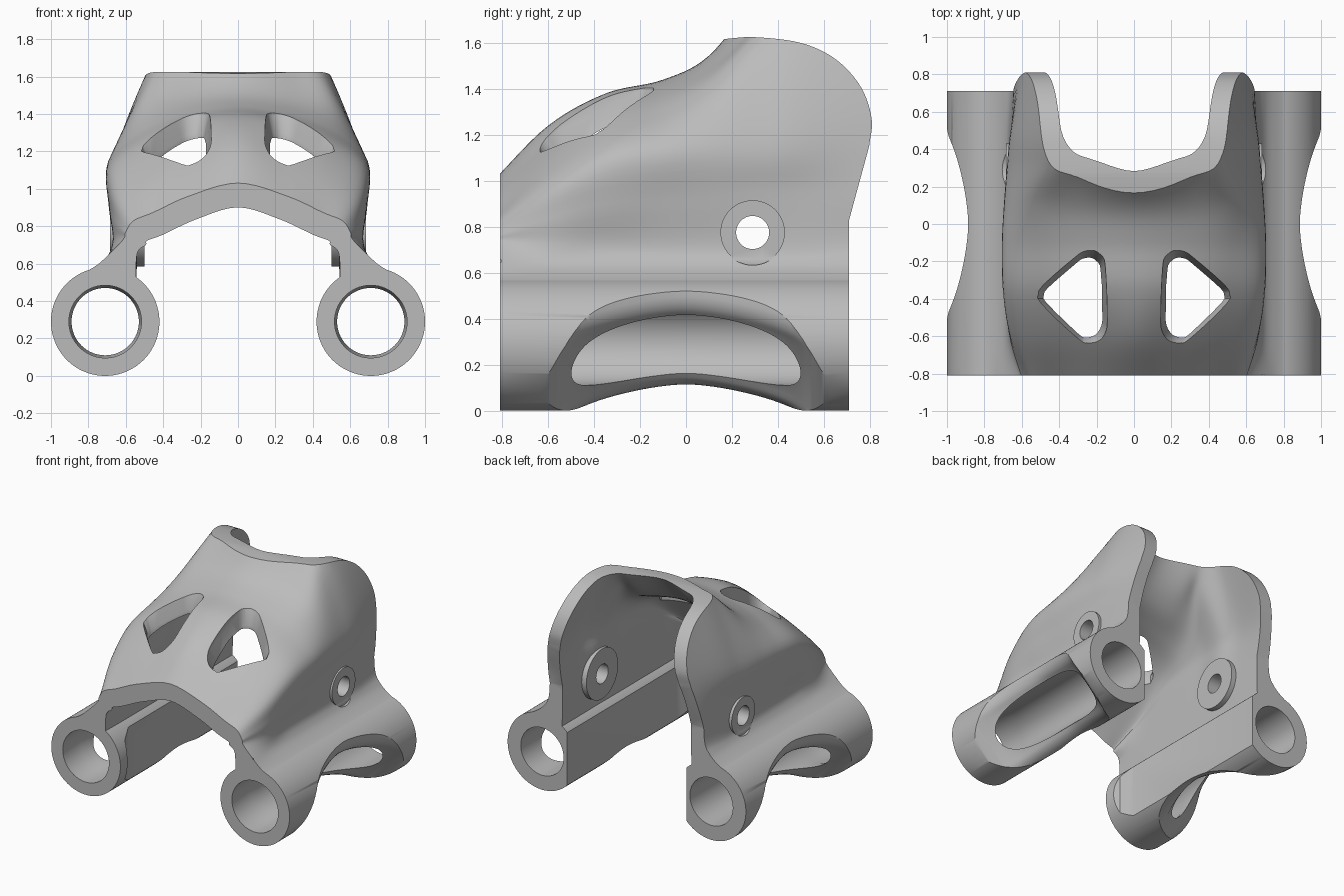
import bpy, bmesh, math
from mathutils import Vector as V

old = bpy.data.objects.get("Cube")
if old:
    bpy.data.objects.remove(old, do_unlink=True)

grey = bpy.data.materials.new("cast_grey")
grey.use_nodes = True
grey.diffuse_color = (0.5, 0.5, 0.5, 1)
grey.node_tree.nodes["Principled BSDF"].inputs["Base Color"].default_value = (0.5, 0.5, 0.5, 1)

X, Y, Z = V((1, 0, 0)), V((0, 1, 0)), V((0, 0, 1))
TUBE_X, TUBE_Z, TUBE_R = 0.71, 0.29, 0.29
BOSS_Y, BOSS_Z = 0.29, 0.775


def smooth(pts, n):
    """Catmull-Rom curve through the points, n steps per span."""
    out = []
    for i in range(len(pts) - 1):
        b, c = pts[i], pts[i + 1]
        a = pts[i - 1] if i else b * 2 - c
        d = pts[i + 2] if i + 2 < len(pts) else c * 2 - b
        for k in range(n):
            t = k / n
            out.append(b + (c - a) * (t / 2) + (a * 2 - b * 5 + c * 4 - d) * (t * t / 2)
                       + (b * 3 - a - c * 3 + d) * (t ** 3 / 2))
    return out + [pts[-1]]


def loft(name, loops):
    """Solid through a row of closed loops, capped at both ends."""
    bm = bmesh.new()
    rows = [[bm.verts.new(p) for p in loop] for loop in loops]
    for r, q in zip(rows, rows[1:]):
        for i in range(len(r)):
            j = (i + 1) % len(r)
            bm.faces.new((r[i], r[j], q[j], q[i]))
    bm.faces.new(rows[0])
    bm.faces.new(rows[-1])
    bmesh.ops.recalc_face_normals(bm, faces=bm.faces)
    mesh = bpy.data.meshes.new(name)
    bm.to_mesh(mesh)
    bm.free()
    mesh.materials.append(grey)
    ob = bpy.data.objects.new(name, mesh)
    bpy.context.collection.objects.link(ob)
    return ob


def prism(name, pts, a, b, axis, lo, hi):
    """Flat outline in directions a and b, pushed along an axis."""
    return loft(name, [[a * p[0] + b * p[1] + axis * h for p in pts] for h in (lo, hi)])


def lathe(name, center, axis, a, b, steps, n=80):
    """Round solid through (position, radius) steps along an axis."""
    ring = [a * math.cos(math.tau * i / n) + b * math.sin(math.tau * i / n) for i in range(n)]
    return loft(name, [[center + axis * h + p * r for p in ring] for h, r in steps])


def combine(body, tool, operation):
    mod = body.modifiers.new("cut", 'BOOLEAN')
    mod.operation, mod.solver, mod.object = operation, 'EXACT', tool
    bpy.context.view_layer.objects.active = body
    bpy.ops.object.modifier_apply(modifier=mod.name)
    bpy.data.objects.remove(tool, do_unlink=True)


# Shell stations: y, wall thickness, then half outline (x, z) from ridge to side wall
stations = [
    (-0.84, .13, (0, 1.0), (.27, .93), (.45, .845), (.545, .81), (.59, .76)),
    (-0.6, .13, (0, 1.24), (.25, 1.16), (.48, 1.07), (.64, .97), (.665, .84)),
    (-0.35, .12, (0, 1.38), (.25, 1.335), (.5, 1.235), (.685, 1.1), (.69, .9)),
    (-0.1, .12, (0, 1.44), (.28, 1.4), (.52, 1.31), (.695, 1.14), (.685, .92)),
    (0.1, .13, (0, 1.545), (.3, 1.49), (.53, 1.4), (.685, 1.16), (.68, .93)),
    (0.3, .15, (0, 1.8), (.3, 1.68), (.485, 1.57), (.665, 1.18), (.67, .95)),
    (0.5, .10, (0, 2.1), (.3, 1.95), (.485, 1.63), (.645, 1.2), (.655, .95)),
    (0.84, .10, (0, 2.4), (.3, 2.2), (.47, 1.62), (.575, 1.25), (.63, .95)),
]


def mirrored(half, y, n):
    full = [(-x, z) for x, z in reversed(half[1:])] + half
    return smooth([V((x, y, z)) for x, z in full], n)


sections = []
for y, thick, *top in stations:
    web = [(min(.665, top[-1][0] + .015), .73), (.695, .645), (.765, .585), (.86, .535)]
    outer = top + web
    inner = [(0, top[0][1] - thick)]
    for i in range(1, len(top)):
        t = (V(outer[i + 1]) - V(outer[i - 1])).normalized()
        inner.append((min(.54, top[i][0] + t.y * thick), top[i][1] - t.x * thick))
    inner += [(.54, .65), (.545, .45)]
    low = [V((.8, y, .42)), V((.6, y, .42))]
    low_left = [V((-p.x, p.y, p.z)) for p in reversed(low)]
    sections.append(mirrored(outer, y, 6) + low + mirrored(inner, y, 6)[::-1] + low_left)
columns = [smooth(list(col), 7) for col in zip(*sections)]
body = loft("bracket_body", list(zip(*columns)))

# Side tubes
for s in (-1, 1):
    axis_at = V((s * TUBE_X, 0, TUBE_Z))
    combine(body, lathe("tube", axis_at, Y, X, Z, ((-.9, TUBE_R), (.9, TUBE_R)), 112), 'UNION')

# Side silhouette trims the ends, the raised rear cheeks and the top
crown = smooth([V(p) for p in ((.165, 1.617), (.3, 1.625), (.5, 1.6), (.65, 1.53), (.76, 1.41),
                               (.808, 1.27), (.797, 1.15))], 6)
trim = [(-.81, -.1), (-.81, 1.7), (.1, 1.7), (.15, 1.615)] + [tuple(p) for p in crown]
trim += [(.71, .83), (.71, -.1)]
combine(body, prism("trim", trim, Y, Z, X, -1.2, 1.2), 'INTERSECT')

# Flat inner faces of the tubes
flat = [(-.38, -.75), (-.46, -.7), (-.5, -.6), (-.5, 1), (.5, 1), (.5, -.6), (.46, -.7), (.38, -.75)]
combine(body, prism("flat_cut", flat, X, Y, Z, -0.1, 0.56), 'DIFFERENCE')

# Scoop depth along the tube, and how far its lips roll back across the tube
scoop_half = [(0, .005), (.15, .025), (.3, .07), (.42, .125), (.5, .185), (.55, .24), (.6, .28), (.68, .31)]
scoop = smooth([V((-y, d)) for y, d in reversed(scoop_half[1:])] + [V(p) for p in scoop_half], 5)
scoop += [V((.68, .5)), V((-.68, .5))]
roll = [(.18, .004), (.2, 0), (.225, .003), (.25, .012), (.27, .026), (.29, .045), (.36, .06)]
roll = [(-w, r) for w, r in reversed(roll)] + roll

window = [(.17, -.17), (.21, -.14), (.27, -.145), (.33, -.19), (.49, -.33), (.515, -.375),
          (.5, -.425), (.3, -.62), (.25, -.645), (.19, -.63), (.15, -.57), (.145, -.48), (.155, -.22)]
mid = V((.3, -.4))

for s in (-1, 1):
    axis_at = V((s * TUBE_X, 0, TUBE_Z))
    boss_at = V((0, BOSS_Y, BOSS_Z))
    side = X * s
    # Bore, slightly wider at the front
    bore = ((-1, .194), (-.6, .194), (-.53, .18), (1, .18))
    combine(body, lathe("bore", axis_at, Y, X, Z, bore), 'DIFFERENCE')
    # Scooped opening facing out and down, with rolled lips
    out, along = V((s, 0, -1)).normalized(), V((s, 0, 1)).normalized()
    loops = [[axis_at + Y * p.x + out * (p.y - r) + along * w for p in scoop] for w, r in roll]
    combine(body, loft("scoop", loops), 'DIFFERENCE')
    # Bolt boss: spot face, outer disc, inner disc, hole
    for name, r, lo, hi, operation in (("spot_face", .142, .685, .95, 'DIFFERENCE'),
                                       ("outer_boss", .14, .56, .684, 'UNION'),
                                       ("inner_boss", .19, .5, .6, 'UNION'),
                                       ("bolt_hole", .072, .3, 1, 'DIFFERENCE')):
        combine(body, lathe(name, boss_at, side, Y, Z, ((lo, r), (hi, r))), operation)
    # Roof window with a flared lip that follows the roof slope
    rings = []
    for h, f in ((-.3, .84), (-.07, .84), (.02, 1), (.2, 1.06)):
        ring = [mid + (V(p) - mid) * f for p in window]
        ring = smooth(ring + ring[:1], 3)[:-1]
        rings.append([V((s * p.x, p.y, 1.24 + h + .5 * (p.y + .4) - .22 * (p.x - .3))) for p in ring])
    combine(body, loft("window_cut", rings), 'DIFFERENCE')

bpy.ops.object.select_all(action='DESELECT')
body.select_set(True)
bpy.context.view_layer.objects.active = body
bpy.ops.object.shade_smooth_by_angle(angle=math.radians(35))
